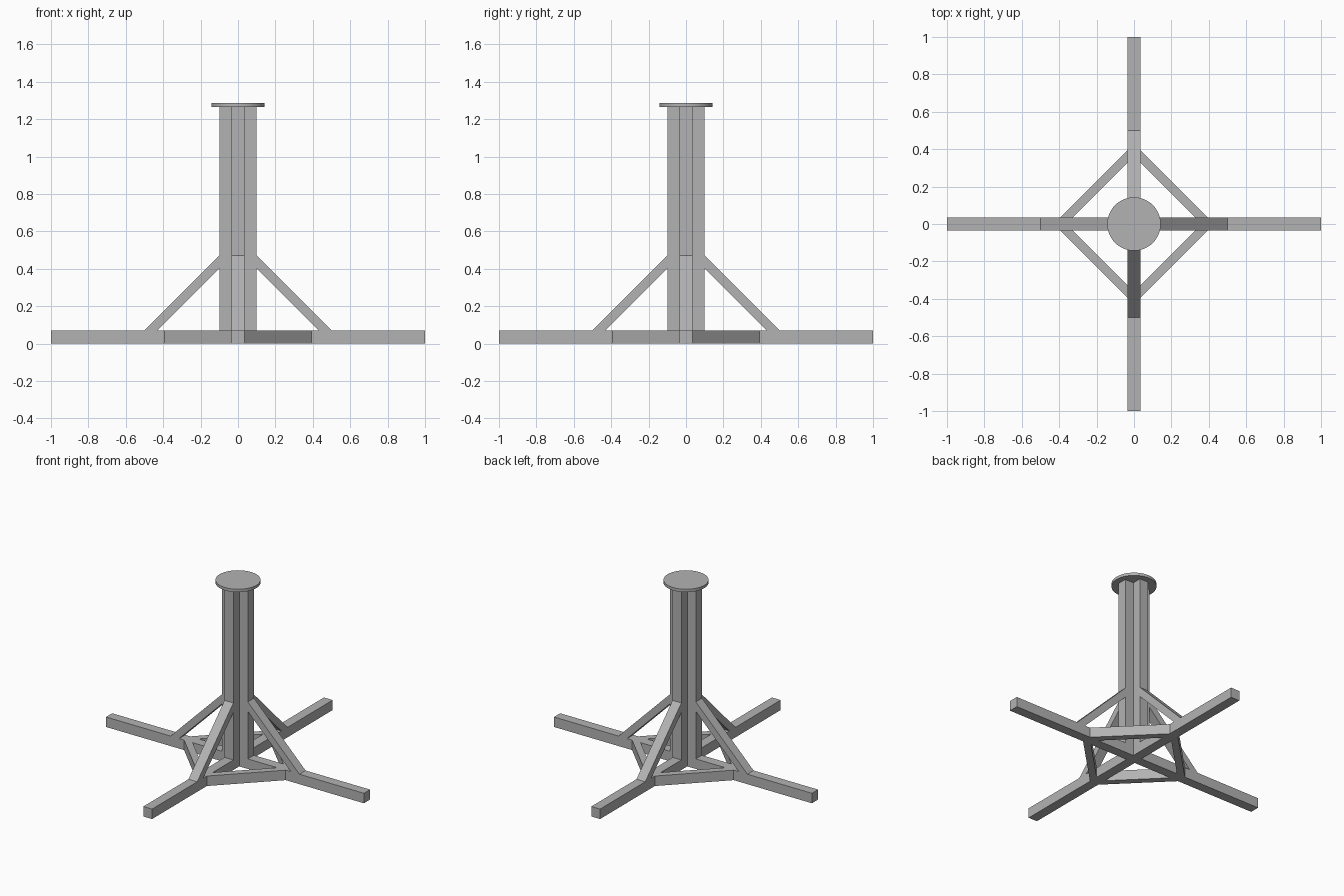
import bpy
import bmesh
from math import radians
from mathutils import Matrix

cube = bpy.data.objects.get("Cube")
if cube:
    bpy.data.objects.remove(cube, do_unlink=True)

HALF = 0.034      # half width of every beam
BEAM_TOP = 0.07   # height of the floor beams
COLUMN_R = 0.1    # reach of the column flanges
COLUMN_TOP = 1.266

steel = bpy.data.materials.new("plain grey")
steel.use_nodes = True
grey = (0.45, 0.45, 0.45, 1)
steel.diffuse_color = grey
steel.node_tree.nodes["Principled BSDF"].inputs["Base Color"].default_value = grey


def prism(name, points, depth, matrix=Matrix()):
    """Extrude a closed 3D outline along the vector depth."""
    bm = bmesh.new()
    face = bm.faces.new([bm.verts.new(p) for p in points])
    side = bmesh.ops.extrude_face_region(bm, geom=[face])["geom"]
    bmesh.ops.translate(bm, vec=depth, verts=[v for v in side if isinstance(v, bmesh.types.BMVert)])
    bmesh.ops.transform(bm, matrix=matrix, verts=bm.verts)
    bmesh.ops.recalc_face_normals(bm, faces=bm.faces)
    mesh = bpy.data.meshes.new(name)
    bm.to_mesh(mesh)
    bm.free()
    mesh.materials.append(steel)
    obj = bpy.data.objects.new(name, mesh)
    bpy.context.collection.objects.link(obj)
    return obj


def cross(reach, z):
    """Plus-shaped outline, one arm repeated four times."""
    points = []
    for k in range(4):
        x, y = reach, HALF
        for px, py in ((x, -y), (x, y), (y, y)):
            for _ in range(k):
                px, py = -py, px
            points.append((px, py, z))
    return points


# Crossed floor beams and the flanged column
prism("floor_beams", cross(1, 0), (0, 0, BEAM_TOP))
prism("column", cross(COLUMN_R, BEAM_TOP), (0, 0, COLUMN_TOP - BEAM_TOP))

# Sloping struts and flat corner braces, one of each per quarter
slope = [(0.5, -HALF, BEAM_TOP), (COLUMN_R, -HALF, 0.47),
         (COLUMN_R, -HALF, 0.403), (0.433, -HALF, BEAM_TOP)]
corner = [(0.394, HALF, 0), (HALF, 0.394, 0), (HALF, 0.328, 0), (0.328, HALF, 0)]
for k, where in enumerate(("left", "back", "right", "front")):
    turn = Matrix.Rotation(radians(90 * k), 4, "Z")
    prism(where + "_strut", slope, (0, 2 * HALF, 0), turn)
    prism(where + "_corner_brace", corner, (0, 0, BEAM_TOP), turn)

# Round top plate
bpy.ops.mesh.primitive_cylinder_add(vertices=48, radius=0.143, depth=0.02, location=(0, 0, COLUMN_TOP + 0.01))
plate = bpy.context.object
plate.name = "top_plate"
plate.data.materials.append(steel)
bpy.ops.object.shade_smooth_by_angle(angle=radians(30))
